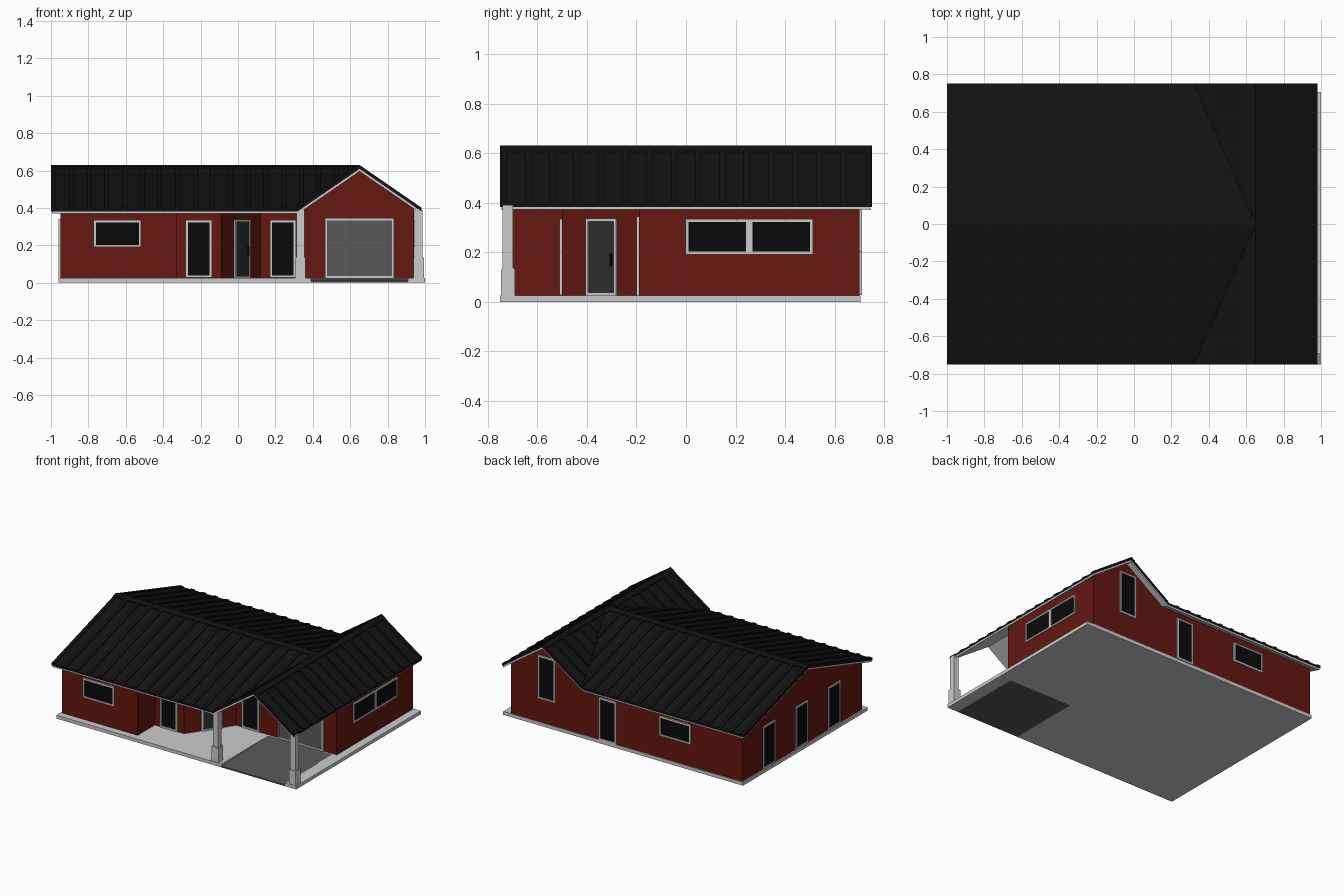
import bpy, bmesh, math
from mathutils import Vector, Matrix

if "Cube" in bpy.data.objects:
    bpy.data.objects.remove(bpy.data.objects["Cube"])


def material(name, rgb):
    m = bpy.data.materials.new(name)
    m.diffuse_color = (*rgb, 1)
    m.use_nodes = True
    m.node_tree.nodes["Principled BSDF"].inputs["Base Color"].default_value = m.diffuse_color
    return m


RED = material("red_cladding", (0.13, 0.009, 0.005))
BLACK = material("black_metal", (0.006, 0.006, 0.006))
GLASS = material("dark_glass", (0.003, 0.003, 0.003))
DARK = material("dark_door", (0.03, 0.03, 0.03))
MID = material("mid_grey", (0.1, 0.1, 0.1))

RIDGE, EAVE, RX, HALF, DEPTH = 0.622, 0.395, 0.65, 0.33, 0.75
DROP = RIDGE - EAVE


def finish(name, bm, mat=None):
    bmesh.ops.recalc_face_normals(bm, faces=bm.faces)
    me = bpy.data.meshes.new(name)
    bm.to_mesh(me)
    bm.free()
    ob = bpy.data.objects.new(name, me)
    bpy.context.collection.objects.link(ob)
    if mat:
        me.materials.append(mat)
    return ob


def add_box(bm, center, size, mat4=Matrix()):
    bmesh.ops.create_cube(bm, size=1, matrix=mat4 @ Matrix.Translation(center) @ Matrix.Diagonal((*size, 1)))


def add_prism(bm, pts, vec):
    face = bm.faces.new([bm.verts.new(p) for p in pts])
    ext = bmesh.ops.extrude_face_region(bm, geom=[face], use_keep_orig=True)
    bmesh.ops.translate(bm, vec=vec, verts=[v for v in ext["geom"] if isinstance(v, bmesh.types.BMVert)])


def roof_z(x, y):
    """Height of the main roof joined with the cross gable."""
    wing = RIDGE - DROP * abs(x - RX) / HALF
    main = RIDGE - DROP * abs(y) / DEPTH
    return wing if x > RX else max(wing, main)


# Base slab, with a sloping driveway sunk into the porch floor
bm = bmesh.new()
T, RAMP_Y = 0.025, -0.2
for x0, x1, y0, y1 in ((-0.96, 0.39, -0.75, 0.705), (0.91, 1.0, -0.75, 0.705), (0.39, 0.91, RAMP_Y, 0.705)):
    add_box(bm, ((x0 + x1) / 2, (y0 + y1) / 2, T / 2), (x1 - x0, y1 - y0, T))
finish("base_slab", bm)
bm = bmesh.new()
add_prism(bm, [(0.39, -0.75, 0), (0.39, RAMP_Y, 0), (0.39, RAMP_Y, T), (0.39, -0.75, 0.01)], (0.52, 0, 0))
finish("driveway_ramp", bm, MID)

# Walls: footprint raised to the underside of the roof
foot = [(-0.95, -0.70), (-0.33, -0.70), (-0.33, -0.5), (-0.09, -0.5), (0.12, -0.19), (0.566, -0.19),
        (0.65, -0.19), (0.94, -0.19), (0.94, 0.70), (0.65, 0.70), (0.342, 0.70), (-0.95, 0.70), (-0.95, 0)]
bm = bmesh.new()
low = [bm.verts.new((x, y, 0.02)) for x, y in foot]
top = [bm.verts.new((x, y, roof_z(x, y) - 0.02)) for x, y in foot]
for i in range(len(foot)):
    j = (i + 1) % len(foot)
    bm.faces.new((low[i], low[j], top[j], top[i]))
bm.faces.new(low)
finish("walls", bm, RED)


# Roof layers: metal sheet above, grey soffit and fascia below
def roof_layer(name, offset, thick, inset, mat):
    bm = bmesh.new()
    d, l, r = DEPTH - inset, -1 + inset, RX + HALF - inset
    v = {}

    def p(x, y):
        if (x, y) not in v:
            v[x, y] = bm.verts.new((x, y, roof_z(x, y) - offset))
        return v[x, y]

    val = RX - HALF * d / DEPTH
    for s in (-1, 1):
        quads = [[(l, s * d), (val, s * d), (RX, 0), (l, 0)], [(val, s * d), (RX, s * d), (RX, 0)],
                 [(RX, s * d), (r, s * d), (r, 0), (RX, 0)]]
        for q in quads:
            bm.faces.new([p(x, y) for x, y in (q if s < 0 else q[::-1])])
    ext = bmesh.ops.extrude_face_region(bm, geom=bm.faces[:], use_keep_orig=True)
    bmesh.ops.translate(bm, vec=(0, 0, -thick), verts=[g for g in ext["geom"] if isinstance(g, bmesh.types.BMVert)])
    finish(name, bm, mat)


roof_layer("roof_sheet", 0, 0.013, 0, BLACK)
roof_layer("roof_soffit", 0.013, 0.014, 0.006, None)


# Standing seams and ridge caps: strips following the roof slope
def add_strip(bm, path, vec, h=0.007):
    path = [Vector((x, y, roof_z(x, y))) for x, y in path]
    vec = Vector(vec)
    for a, b in zip(path, path[1:]):
        up = Vector((0, 0, h))
        low = Vector((0, 0, -0.002))
        add_prism(bm, [q - vec / 2 for q in (a + low, b + low, b + up, a + up)], vec)


bm = bmesh.new()
for i in range(18):
    x = -0.985 + 0.0945 * i
    y = DEPTH * min(1, (RX - x) / HALF)
    add_strip(bm, [(x, -y), (x, 0), (x, y)], (0.025, 0, 0))
for i in range(16):
    y = -0.735 + 0.098 * i
    add_strip(bm, [(RX - HALF * abs(y) / DEPTH, y), (RX, y), (RX + HALF, y)], (0, 0.025, 0))
finish("roof_seams", bm, BLACK)
bm = bmesh.new()
mid = (RX - 1) / 2
add_strip(bm, [(mid, -0.03), (mid, 0), (mid, 0.03)], (RX + 1, 0, 0), 0.008)
add_strip(bm, [(RX - 0.001, 0), (RX + 0.03, 0)], (0, 2 * DEPTH, 0), 0.008)
for s in (-1, 1):
    y = s * 0.41
    a, b = Vector((RX, y, RIDGE)), Vector((RX - 0.03, y, RIDGE - 0.03 * DROP / HALF))
    up, half = Vector((0, 0, 0.008)), Vector((0, 0.34, 0))
    add_prism(bm, [q - half for q in (a, b, b + up, a + up)], half * 2)
finish("ridge_caps", bm, BLACK)

# Porch columns on wider plinths
for side, x in (("left", 0.334), ("right", 0.966)):
    bm = bmesh.new()
    add_box(bm, (x, -0.72, 0.205), (0.042, 0.042, 0.37))
    add_box(bm, (x, -0.718, 0.075), (0.056, 0.056, 0.11))
    add_box(bm, (x, -0.718, 0.133), (0.05, 0.05, 0.008))
    finish("porch_column_" + side, bm)


# Windows and doors: protruding frame with a recessed panel
def opening(name, x, y, deg, w, z0, z1, panel=GLASS, mullion=False, handle=False):
    m = Matrix.Translation((x, y, 0)) @ Matrix.Rotation(math.radians(deg), 4, "Z")
    f, zc, h = 0.012, (z0 + z1) / 2, z1 - z0
    bm = bmesh.new()
    for s in (-1, 1):
        add_box(bm, (s * (w - f) / 2, 0, zc), (f, 0.02, h), m)
        add_box(bm, (0, 0, zc + s * (h - f) / 2), (w - 2 * f, 0.02, f), m)
    if mullion:
        add_box(bm, (0, 0, zc), (0.025, 0.02, h - 2 * f), m)
    finish(name + "_frame", bm)
    bm = bmesh.new()
    add_box(bm, (0, 0, zc), (w - f, 0.008, h - f), m)
    finish(name + "_panel", bm, panel)
    if handle:
        bm = bmesh.new()
        add_box(bm, (w * 0.33, -0.01, 0.17), (0.006, 0.012, 0.05), m)
        finish(name + "_handle", bm, GLASS)


opening("front_window", -0.645, -0.70, 0, 0.255, 0.19, 0.335)
opening("porch_window_left", -0.21, -0.5, 0, 0.14, 0.027, 0.335)
opening("porch_window_right", 0.24, -0.19, 0, 0.14, 0.027, 0.335)
opening("front_door", 0.02, -0.338, math.degrees(math.atan2(0.31, 0.21)), 0.148, 0.025, 0.337, DARK, handle=True)
opening("garage_door", 0.65, -0.19, 0, 0.37, 0.025, 0.345, MID)
opening("side_window", 0.94, 0.255, 90, 0.515, 0.19, 0.335, mullion=True)
opening("back_tall_window", 0.645, 0.70, 180, 0.14, 0.2, 0.52)
opening("back_door", 0.146, 0.70, 180, 0.14, 0.027, 0.34)
opening("back_window", -0.405, 0.70, 180, 0.255, 0.19, 0.335)
for i, y in enumerate((-0.37, 0.01, 0.39)):
    opening("left_window_%d" % (i + 1), -0.95, y, -90, 0.14, 0.027, 0.34)
